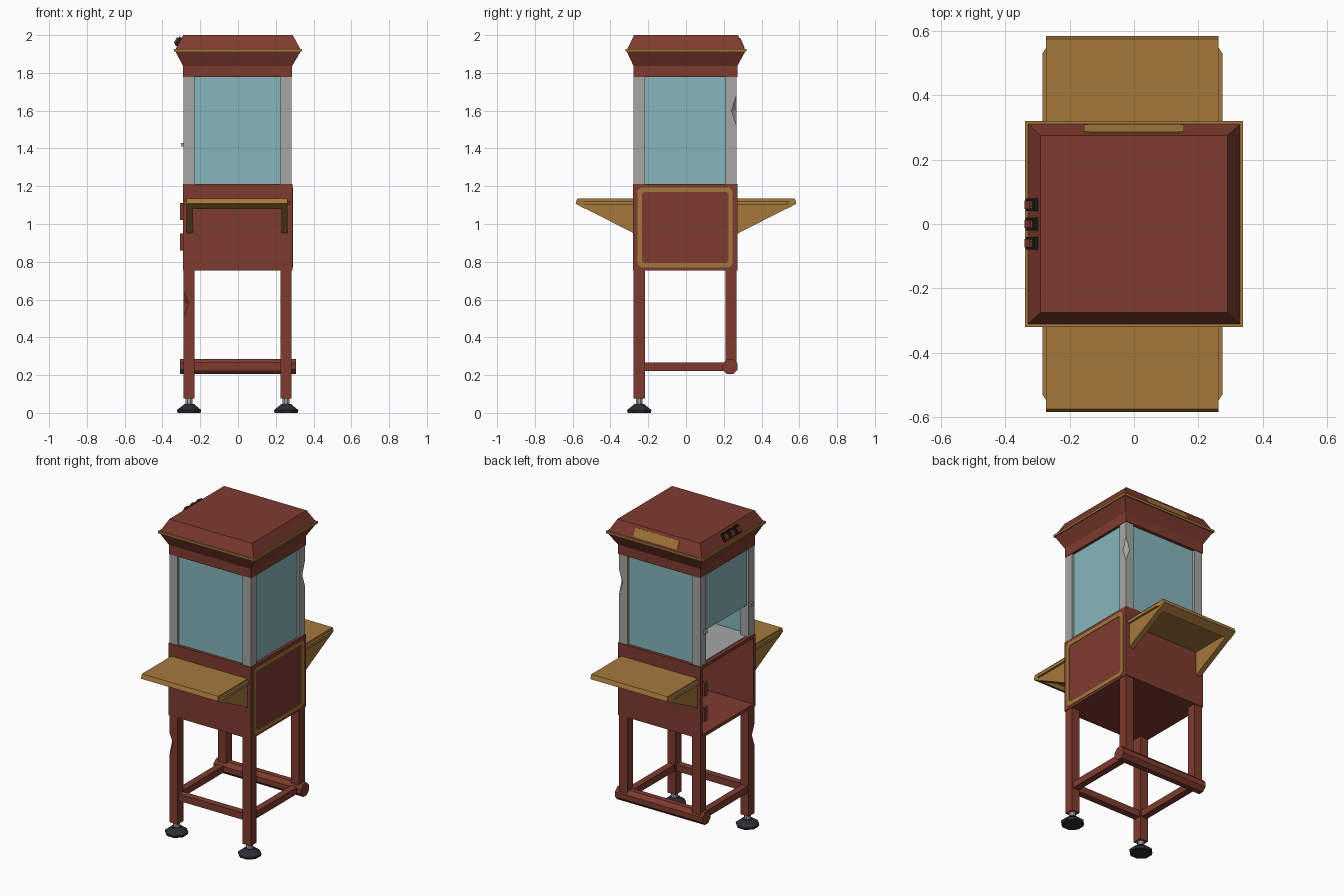
import bpy, bmesh, math
from mathutils import Vector, Matrix

if "Cube" in bpy.data.objects:
    bpy.data.objects.remove(bpy.data.objects["Cube"])

CX, CY = -0.002, -0.005          # centre of the frame


def mat(name, c):
    m = bpy.data.materials.new(name)
    m.diffuse_color = (*c, 1)
    m.use_nodes = True
    m.node_tree.nodes["Principled BSDF"].inputs["Base Color"].default_value = m.diffuse_color
    return m


RED = mat("mahogany red", (0.21, 0.044, 0.028))
GOLD = mat("gold brown", (0.38, 0.19, 0.045))
GREY = mat("metal grey", (0.38, 0.38, 0.38))
TEAL = mat("glass teal", (0.24, 0.47, 0.50))
DARK = mat("rubber charcoal", (0.026, 0.027, 0.034))
BLACK = mat("switch black", (0.013, 0.012, 0.012))


def finish(name, bm, m):
    bmesh.ops.remove_doubles(bm, verts=bm.verts, dist=1e-5)
    bmesh.ops.recalc_face_normals(bm, faces=bm.faces)
    me = bpy.data.meshes.new(name)
    bm.to_mesh(me)
    bm.free()
    me.materials.append(m)
    ob = bpy.data.objects.new(name, me)
    bpy.context.collection.objects.link(ob)
    return ob


def loft(name, rings, m, closed=False):
    """Skin equal-sized rings of points; cap the ends unless closed."""
    bm = bmesh.new()
    vs = [[bm.verts.new(p) for p in r] for r in rings]
    n = len(vs[0])
    pairs = list(zip(vs, vs[1:])) + ([(vs[-1], vs[0])] if closed else [])
    for a, b in pairs:
        for i in range(n):
            j = (i + 1) % n
            bm.faces.new((a[i], a[j], b[j], b[i]))
    if not closed:
        bm.faces.new(vs[0])
        bm.faces.new(vs[-1])
    return finish(name, bm, m)


def box(name, x0, x1, y0, y1, z0, z1, m, rot=None):
    bm = bmesh.new()
    c = Vector(((x0 + x1) / 2, (y0 + y1) / 2, (z0 + z1) / 2))
    M = Matrix.Translation(c) @ (rot or Matrix.Identity(4)) @ \
        Matrix.Diagonal((x1 - x0, y1 - y0, z1 - z0, 1))
    bmesh.ops.create_cube(bm, size=1, matrix=M)
    return finish(name, bm, m)


def rect(hx, hy, z, cx=CX, cy=CY):
    return [(cx + a * hx, cy + b * hy, z) for a, b in ((-1, -1), (1, -1), (1, 1), (-1, 1))]


def rect_x(x, y0, y1, z0, z1):
    return [(x, y0, z0), (x, y1, z0), (x, y1, z1), (x, y0, z1)]


def octa(u0, u1, v0, v1, c):
    """Rectangle with clipped corners."""
    return [(u0 + c, v0), (u1 - c, v0), (u1, v0 + c), (u1, v1 - c),
            (u1 - c, v1), (u0 + c, v1), (u0, v1 - c), (u0, v0 + c)]


def post(name, sx, sy, z0, z1, m, notch=None):
    """Square corner post; notch = (low, mid, high) chips the outer edge."""
    xo, xi = CX + sx * 0.286, CX + sx * 0.228
    yo, yi = CY + sy * 0.272, CY + sy * 0.213
    levels = [(z0, 0), (z1, 0)]
    if notch:
        levels[1:1] = [(notch[0], 0), (notch[1], 0.027), (notch[2], 0)]
    rings = [[(xo - sx * t, yo, z), (xo, yo - sy * t, z), (xo, yi, z), (xi, yi, z), (xi, yo, z)]
             for z, t in levels]
    bm = bmesh.new()
    vs = [[bm.verts.new(p) for p in r] for r in rings]
    for a, b in zip(vs, vs[1:]):
        for i in range(5):
            q = []
            for v in (a[i], a[(i + 1) % 5], b[(i + 1) % 5], b[i]):
                if all((v.co - w.co).length > 1e-6 for w in q):
                    q.append(v)
            if len(q) > 2:
                bm.faces.new(q)
    bm.faces.new(vs[0][1:])
    bm.faces.new(vs[-1][1:])
    return finish(name, bm, m)


# Legs, feet and glass corner posts
for sx, xn in ((-1, "left"), (1, "right")):
    for sy, yn in ((-1, "front"), (1, "back")):
        chip_leg = (0.505, 0.58, 0.645) if (sx, sy) == (-1, -1) else None
        chip_post = (1.52, 1.60, 1.68) if (sx, sy) == (1, 1) else None
        post(f"{yn}_{xn}_leg", sx, sy, 0.075 if sy < 0 else 0.24, 0.76, RED, chip_leg)
        post(f"{yn}_{xn}_glass_post", sx, sy, 1.21, 1.785, GREY, chip_post)
    fx, fy = CX + sx * 0.257, CY - 0.2425

    def circ(r, z, n=8):
        return [(fx + r * math.cos((i + .5) * math.tau / n),
                 fy + r * math.sin((i + .5) * math.tau / n), z) for i in range(n)]
    loft(f"front_{xn}_foot", [circ(0.066, 0), circ(0.07, 0.015), circ(0.036, 0.04), circ(0.03, 0.046)], DARK)
    loft(f"front_{xn}_foot_stem", [circ(0.02, 0.04), circ(0.02, 0.08)], GREY)
    # side stretcher
    x = CX + sx * 0.257
    box(f"{xn}_stretcher", x - 0.021, x + 0.021, -0.23, 0.23, 0.223, 0.266, RED)

# Front stretcher and round back bar
box("front_stretcher", -0.235, 0.231, -0.269, -0.226, 0.223, 0.266, RED)
bar = [[(x, 0.234 + 0.043 * math.cos(i * math.tau / 8 + .39), 0.245 + 0.043 * math.sin(i * math.tau / 8 + .39))
        for i in range(8)] for x in (-0.308, 0.308)]
loft("back_bar", bar, RED)

# Cabinet: a box left open on the left side
B = (-0.281, 0.272, 0.755, 1.213)
I = (-0.261, 0.252, 0.775, 1.193)
loft("cabinet", [rect_x(0.288, *B), rect_x(-0.292, *B), rect_x(-0.292, *I), rect_x(0.268, *I)], RED)
for i, z in enumerate((0.86, 1.02)):
    box(f"door_hinge_{i + 1}", -0.306, -0.288, 0.222, 0.25, z, z + 0.09, RED)

# Gold border on the right side
out = octa(-0.257, 0.247, 0.77, 1.193, 0.018)
inn = octa(-0.234, 0.224, 0.793, 1.17, 0.012)
loft("right_gold_border", [[(x, u, v) for u, v in o] for x, o in
                           ((0.285, out), (0.291, out), (0.291, inn), (0.285, inn))], GOLD, closed=True)

# Display floor and glass panes; the left pane leaves a gap below
box("display_floor", -0.27, 0.266, -0.26, 0.25, 1.208, 1.218, GREY)
box("front_glass", -0.24, 0.236, -0.262, -0.252, 1.21, 1.785, TEAL)
box("back_glass", -0.24, 0.236, 0.242, 0.252, 1.21, 1.785, TEAL)
box("right_glass", 0.26, 0.27, -0.23, 0.22, 1.21, 1.785, TEAL)
box("left_glass", -0.274, -0.264, -0.23, 0.22, 1.415, 1.785, TEAL)
for n, y in (("front", -0.235), ("back", 0.225)):
    box(f"{n}_glass_latch", -0.302, -0.28, y - 0.012, y + 0.012, 1.41, 1.43, GREY)

# Fold-out shelves, front and back
SX = -0.005
for s, n in ((-1, "front"), (1, "back")):
    prof = [(0.27, 1.135), (0.575, 1.135), (0.585, 1.108), (0.535, 1.08), (0.52, 1.10), (0.27, 1.10)]
    loft(f"{n}_shelf", [[(SX + x, s * y, z) for y, z in prof] for x in (-0.268, 0.268)], GOLD)
    rim = [(0.27, 1.122), (0.56, 1.122), (0.56, 1.102), (0.27, 1.102)]
    for sx, xn in ((-1, "left"), (1, "right")):
        loft(f"{n}_shelf_{xn}_rim",
             [[(SX + sx * x, s * (y - d * (y > 0.5)), z) for y, z in rim]
              for x, d in ((0.26, 0), (0.28, 0.03))], GOLD)
        tri = [(0.578, 1.105), (0.265, 1.105), (0.265, 0.945)]
        loft(f"{n}_shelf_{xn}_bracket",
             [[(SX + sx * x, s * y, z) for y, z in tri] for x in (0.234, 0.268)], GOLD)

# Roof: flared cornice, gold trim and tapered cap
loft("cornice", [rect(0.289, 0.275, 1.778, cy=-0.003), rect(0.289, 0.275, 1.837, cy=-0.003),
                 rect(0.332, 0.314, 1.914, 0, 0)], RED)
loft("gold_roof_trim", [rect(0.338, 0.32, z, 0, 0) for z in (1.913, 1.927)], GOLD)
loft("roof_cap", [rect(0.33, 0.311, 1.926, 0, 0), rect(0.29, 0.275, 2.0, 0, 0)], RED)

# Gold plate on the back slope
plate = octa(-0.155, 0.155, 0.12, 0.78, 0.012)
plate = [(x, min(max(t, 0.12), 0.78)) for x, t in octa(-0.155, 0.155, 0.12, 0.78, 0.02)]
loft("back_gold_plate", [[(x, 0.311 - 0.036 * t + 0.9 * d, 1.926 + 0.074 * t + 0.43 * d) for x, t in plate]
                         for d in (-0.002, 0.004)], GOLD)

# Three rocker switches on the left slope
tilt = Matrix.Rotation(math.atan2(0.04, 0.074), 4, 'Y')
for i, y in enumerate((-0.06, 0.0, 0.06)):
    box(f"switch_{i + 1}_housing", -0.324, -0.308, y - 0.02, y + 0.02, 1.94, 1.992, BLACK, tilt)
    box(f"switch_{i + 1}_rocker", -0.333, -0.313, y - 0.013, y + 0.013, 1.951, 1.986, RED, tilt)
